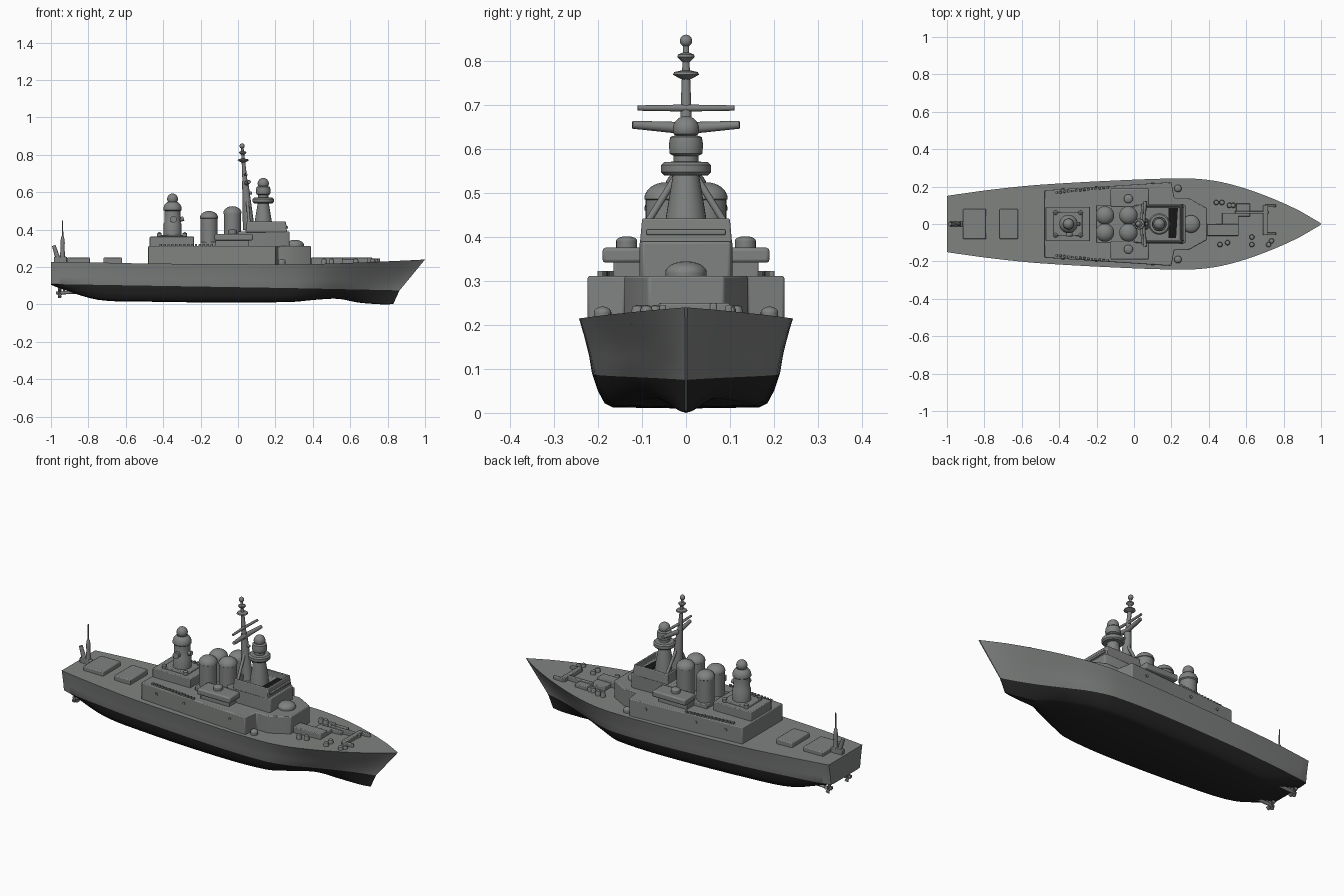
import bpy, bmesh, math
from mathutils import Vector

if "Cube" in bpy.data.objects:
    bpy.data.objects.remove(bpy.data.objects["Cube"])

def material(name, c):
    m = bpy.data.materials.new(name)
    m.diffuse_color = (*c, 1)
    m.use_nodes = True
    m.node_tree.nodes["Principled BSDF"].inputs["Base Color"].default_value = m.diffuse_color
    return m

GREY = material("ship_grey", (0.215, 0.225, 0.218))
DARK = material("underwater_dark", (0.018, 0.018, 0.018))
BLACK = material("black", (0.008, 0.008, 0.008))

def finish(name, bm, mats=(GREY,), bevel=0, angle=35):
    bmesh.ops.recalc_face_normals(bm, faces=bm.faces)
    me = bpy.data.meshes.new(name)
    bm.to_mesh(me)
    bm.free()
    for m in mats:
        me.materials.append(m)
    me.shade_smooth()
    me.set_sharp_from_angle(angle=math.radians(angle))
    ob = bpy.data.objects.new(name, me)
    bpy.context.collection.objects.link(ob)
    if bevel:
        b = ob.modifiers.new("bevel", 'BEVEL')
        b.width, b.segments, b.limit_method = bevel, 2, 'ANGLE'
    return ob

def prism(name, pts, z0, z1, top=1.0, bevel=0.005, mat=GREY, cx=0, recess=0):
    """Extruded outline; top scales the upper outline about (cx, 0)."""
    bm = bmesh.new()
    lo = [bm.verts.new((x, y, z0)) for x, y in pts]
    hi = [bm.verts.new((cx + (x - cx) * top, y * top, z1)) for x, y in pts]
    n = len(pts)
    for i in range(n):
        bm.faces.new((lo[i], lo[(i + 1) % n], hi[(i + 1) % n], hi[i]))
    bm.faces.new(lo)
    cap = bm.faces.new(hi)
    if recess:
        bmesh.ops.recalc_face_normals(bm, faces=bm.faces)
        bmesh.ops.inset_region(bm, faces=[cap], thickness=0.012)
        inner = bmesh.ops.extrude_face_region(bm, geom=[cap])
        vs = [g for g in inner['geom'] if isinstance(g, bmesh.types.BMVert)]
        bmesh.ops.translate(bm, verts=vs, vec=(0, 0, -recess))
        if cap.is_valid:
            bm.faces.remove(cap)
    return finish(name, bm, (mat,), bevel)

def box(name, x0, x1, y0, y1, z0, z1, bevel=0.004, mat=GREY):
    return prism(name, [(x0, y0), (x1, y0), (x1, y1), (x0, y1)], z0, z1, 1, bevel, mat)

def mirrored(half):
    return half + [(x, -y) for x, y in reversed(half)]

def lathe(name, x, y, prof, seg=32):
    """Round part from (radius, height) pairs."""
    bm = bmesh.new()
    rings = [[bm.verts.new((x + max(r, 1e-4) * math.cos(2 * math.pi * k / seg),
                            y + max(r, 1e-4) * math.sin(2 * math.pi * k / seg), z))
              for k in range(seg)] for r, z in prof]
    for a, b in zip(rings, rings[1:]):
        for k in range(seg):
            bm.faces.new((a[k], a[(k + 1) % seg], b[(k + 1) % seg], b[k]))
    bm.faces.new(rings[0])
    bm.faces.new(rings[-1])
    return finish(name, bm)

def arc(r, h, z, a0=0, n=8):
    """Dome profile of radius r and height h, from angle a0 up to the pole."""
    return [(r * math.cos(t), z + h * math.sin(t))
            for t in (a0 + (math.pi / 2 - a0) * i / n for i in range(n + 1))]

def rod(name, a, b, r0, r1, seg=12):
    a, b = Vector(a), Vector(b)
    bm = bmesh.new()
    bmesh.ops.create_cone(bm, cap_ends=True, segments=seg, radius1=r0, radius2=r1, depth=(b - a).length)
    rot = (b - a).to_track_quat('Z', 'Y').to_matrix().to_4x4()
    bm.transform(rot)
    bmesh.ops.translate(bm, verts=bm.verts, vec=(a + b) / 2)
    return finish(name, bm)

# Hull: station, half-widths at deck, waterline and bottom, deck and keel heights
ST = [(-1, .15, .13, .10, .228, .105), (-.95, .158, .143, .11, .227, .085),
      (-.75, .185, .167, .135, .224, .025), (-.5, .21, .19, .16, .219, .015),
      (0, .237, .213, .18, .215, .01), (.3, .243, .207, .17, .215, .014),
      (.45, .228, .178, .13, .217, .025), (.6, .19, .125, .07, .222, .03),
      (.75, .135, .07, .03, .228, .01), (.88, .075, .03, .015, .234, .002),
      (.96, .028, .01, .006, .238, 0), (1, .003, .002, .002, .24, .003)]

def spline(i, t):
    p = [ST[min(max(i + k, 0), len(ST) - 1)] for k in (-1, 0, 1, 2)]
    h = p[2][0] - p[1][0]
    out = []
    for c in range(6):
        m1 = (p[2][c] - p[0][c]) / (p[2][0] - p[0][0]) * h
        m2 = (p[3][c] - p[1][c]) / (p[3][0] - p[1][0]) * h
        out.append((2*t**3 - 3*t*t + 1) * p[1][c] + (t**3 - 2*t*t + t) * m1
                   + (3*t*t - 2*t**3) * p[2][c] + (t**3 - t*t) * m2)
    return out

def stem(z):
    return .83 + .03 * z / .07 if z < .07 else .86 + .14 * (z - .07) / .17

rows = [spline(i, k / 5) for i in range(len(ST) - 1) for k in range(5)] + [list(ST[-1])]
bm = bmesh.new()
loops = []
for xs, wd, ww, wb, zd, zk in rows:
    zw = max(.092 - .017 * xs, zk + .003)
    sec = [(wd, zd), (ww + .6 * (wd - ww), zw + .66 * (zd - zw)),
           (ww + .25 * (wd - ww), zw + .33 * (zd - zw)), (ww, zw),
           (wb + .6 * (ww - wb), zk + .5 * (zw - zk)), (wb + .15 * (ww - wb), zk + .15 * (zw - zk)),
           (wb * .92, zk + .03 * (zw - zk))]
    sec = sec + [(0, zk)] + [(-y, z) for y, z in reversed(sec)]
    loops.append([bm.verts.new((xs if xs < .3 else .3 + (xs - .3) * (stem(z) - .3) / .7, y, z))
                  for y, z in sec])
for a, b in zip(loops, loops[1:]):
    for k in range(14):
        f = bm.faces.new((a[k], a[k + 1], b[k + 1], b[k]))
        f.material_index = 1 if 3 <= k <= 10 else 0
    bm.faces.new((a[14], a[0], b[0], b[14]))
bm.faces.new(loops[0])
bm.faces.new(loops[-1])
finish("hull", bm, (GREY, DARK), angle=40)

# Deckhouse and upper levels
prism("deckhouse", mirrored([(-.48, .18), (.2, .224), (.215, .14), (.29, .14), (.39, .085)]), .2, .312)
box("aft_house", -.472, -.235, -.092, .092, .3, .362)
box("aft_tower_base", -.43, -.275, -.065, .065, .355, .372)
box("funnel_deck", -.2, .06, -.1, .1, .3, .335)
prism("bridge_base", mirrored([(0, .1), (.26, .106), (.275, .1)]), .3, .39)
prism("bridge", mirrored([(.04, .105), (.262, .105)]), .385, .443, .95, .004, cx=.15, recess=.035)
prism("bridge_floor_panel", [(.185, -.075), (.225, -.075), (.235, .085), (.185, .085)],
      .405, .414, bevel=0, mat=BLACK)
box("bridge_visor", .252, .268, -.09, .09, .405, .418, .003)

# Side sponsons, drums, railing bumps and deck domes
for s in (1, -1):
    ya, yb = sorted((s * .09, s * .165))
    box("sponson_support", -.12, .06, ya, yb, .3, .345)
    ya, yb = sorted((s * .09, s * .19))
    box("sponson", -.125, .08, ya, yb, .342, .376, .007)
    lathe("sponson_drum", -.03, s * .135, [(.024, .37), (.024, .392)] + arc(.024, .01, .392), 20)
    lathe("deck_dome", .235, s * .19, [(.02, .2), (.02, .228)] + arc(.02, .014, .228), 20)
    for i in range(14):
        x = -.42 + i * .021
        y = s * (.168 + .03 * (i / 14))
        box("railing_block", x, x + .013, y - .006, y + .006, .305, .323, .002)
    for x in (-.38, -.2, .1):
        y = s * (.18 + .044 * (x + .48) / .68)
        rod("side_port", (x, y - s * .01, .275), (x, y + s * .005, .275), .008, .008)

# Four domed silos amidships
for x, z in ((-.155, .5), (-.03, .525)):
    for y in (-.046, .046):
        lathe("silo", x, y, [(.046, .3), (.046, z - .04), (.049, z - .038)] + arc(.049, .038, z - .038))

# Aft radar tower
lathe("aft_tower", -.35, 0, [(.048, .36), (.048, .43), (.043, .44), (.043, .5), (.049, .505)]
      + arc(.049, .045, .51)[:6] + arc(.029, .029, .564, -.9, 12))
rod("aft_tower_arm", (-.35, 0, .45), (-.345, -.066, .455), .012, .018)
rod("aft_tower_side_arm", (-.35, 0, .44), (-.29, 0, .46), .012, .012)
for x in (-.42, -.285):
    for y in (-.06, .06):
        lathe("aft_tower_bollard", x, y, [(.012, .36), (.012, .38), (.004, .386)], 12)

# Forward radar tower
lathe("radar_tower", .135, 0, [(.05, .4), (.045, .45), (.03, .54), (.05, .541), (.057, .548), (.057, .564),
      (.05, .571), (.028, .572), (.028, .585), (.037, .59), (.039, .61), (.036, .628), (.024, .632)]
      + arc(.03, .03, .646, -.4, 12))

# Main mast with legs, yards and top fittings
rod("mast_lower", (.058, 0, .4), (.038, 0, .66), .032, .016)
rod("mast_upper", (.038, 0, .65), (.022, 0, .85), .014, .006)
for s in (1, -1):
    rod("mast_leg", (.06, s * .09, .43), (.05, s * .015, .55), .008, .008)
    rod("lower_yard", (.045, 0, .648), (.06, s * .122, .656), .014, .009)
    rod("upper_yard", (.04, 0, .694), (.045, s * .11, .694), .008, .006)
for x, z, r in ((.028, .77, .03), (.025, .81, .02)):
    lathe("mast_disc", x, 0, [(.008, z - .012), (r, z), (r * .9, z + .006), (.008, z + .01)], 16)
lathe("mast_ball", .022, 0, [(.005, .83)] + arc(.014, .014, .847, -1.2, 10), 16)
rod("mast_bracket", (.035, 0, .6), (.075, 0, .595), .01, .007)

# Gun turret ahead of the bridge
lathe("turret", .305, 0, [(.047, .305), (.047, .32)] + arc(.047, .025, .32))

# Foredeck fittings
box("foredeck_launcher", .39, .56, -.063, 0, .2, .25)
box("launcher_box", .47, .56, -.05, .06, .2, .24)
box("breakwater_long", .54, .72, .055, .07, .2, .25)
box("breakwater_cross", .69, .715, -.06, .1, .2, .25)
box("breakwater_end", .7, .76, .09, .105, .2, .246)
box("breakwater_foot", .7, .76, -.06, -.045, .2, .246)
box("capstan_block", .545, .62, .04, .11, .2, .24)
for x, y in ((.44, .115), (.47, .115), (.51, .1), (.53, .1), (.46, -.11), (.5, -.1), (.63, -.07),
             (.63, -.11), (.735, -.09), (.72, -.11)):
    lathe("bollard", x, y, [(.014, .2), (.014, .235), (.011, .243), (0, .246)], 14)

# Aft deck hatches
for x0, x1 in ((-.915, -.79), (-.72, -.62)):
    box("aft_hatch", x0, x1, -.08, .08, .21, .25, .005)

# Stern post and flagpole
rod("stern_davit", (-.955, 0, .22), (-.985, 0, .315), .014, .01)
box("stern_davit_foot", -.985, -.915, -.013, .013, .22, .255)
lathe("flagpole", -.938, 0, [(.015, .22), (.013, .27), (.01, .3), (.012, .33), (.008, .36),
                             (.004, .365), (.003, .45)], 12)

# Twin propellers
for s in (1, -1):
    y = s * .085
    rod("propeller_shaft", (-.8, y, .07), (-.972, y, .06), .01, .008)
    lathe("propeller_strut", -.93, y, [(.006, .06), (.006, .1)], 10)
    for k in range(4):
        a = math.pi / 2 * k + .4
        c, d = math.cos(a), math.sin(a)
        rod("propeller_blade", (-.958, y, .062), (-.953, y + .026 * c, .062 + .026 * d), .005, .011, 8)
